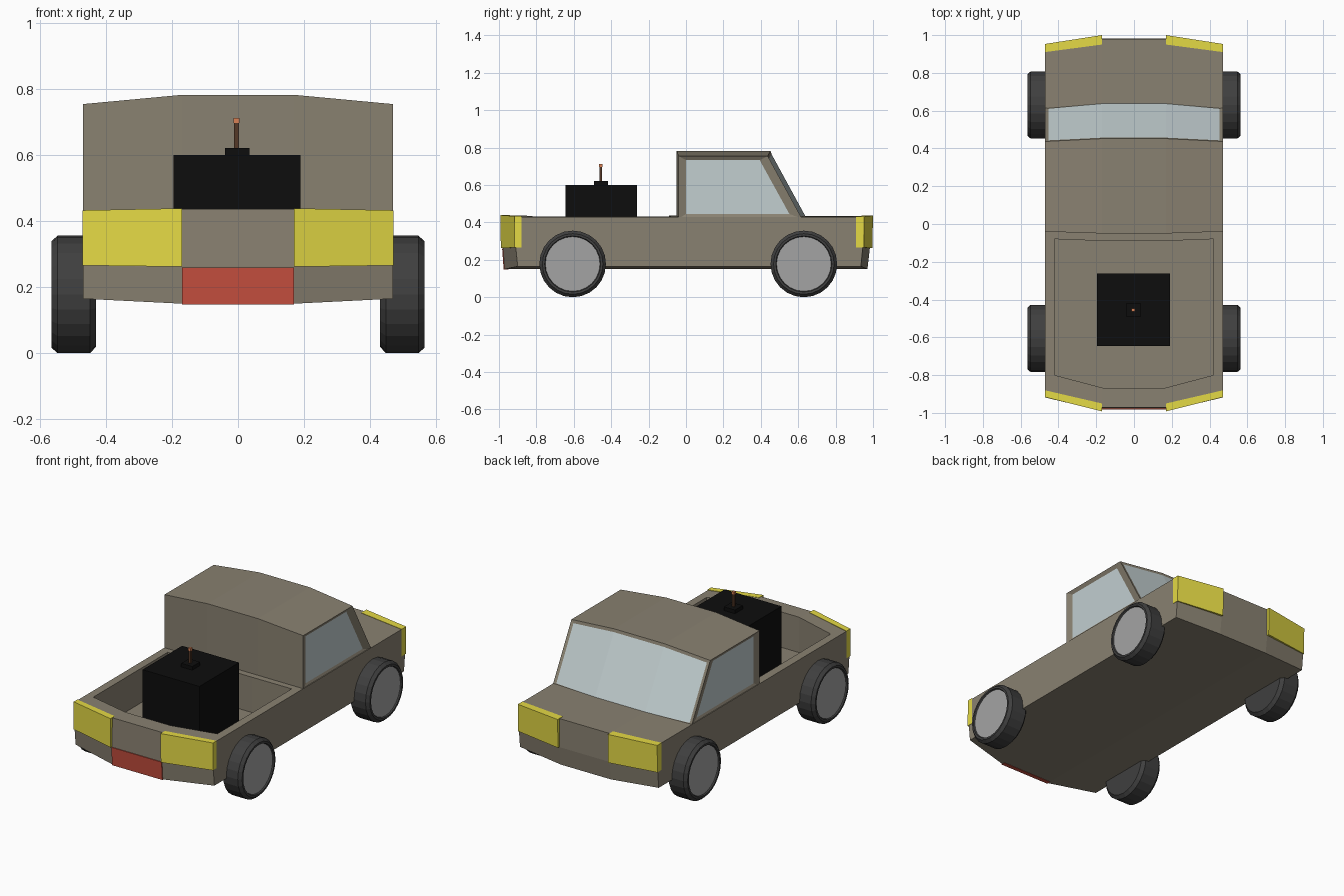
import bpy, bmesh, math
from mathutils import Matrix, Vector

if "Cube" in bpy.data.objects:
    bpy.data.objects.remove(bpy.data.objects["Cube"])


def mat(name, r, g, b):
    m = bpy.data.materials.new(name)
    m.diffuse_color = (r, g, b, 1)
    m.use_nodes = True
    m.node_tree.nodes["Principled BSDF"].inputs["Base Color"].default_value = m.diffuse_color
    return m


PAINT = mat("paint", .25, .22, .165)
GLASS = mat("glass", .54, .62, .63)
YELLOW = mat("yellow", .78, .70, .06)
RED = mat("red", .58, .08, .05)
RUBBER = mat("rubber", .05, .05, .05)
HUB = mat("hub", .37, .37, .37)
BLACK = mat("black", .004, .004, .004)
BROWN = mat("fuse_brown", .09, .04, .02)
ORANGE = mat("ember", .7, .22, .09)


def finish(name, bm, *mats):
    bmesh.ops.recalc_face_normals(bm, faces=bm.faces)
    me = bpy.data.meshes.new(name)
    bm.to_mesh(me)
    bm.free()
    ob = bpy.data.objects.new(name, me)
    bpy.context.collection.objects.link(ob)
    for m in mats:
        me.materials.append(m)
    return ob


def loft(stations):
    """Skin (x, [(y, z), ...]) side profiles into a closed solid."""
    bm = bmesh.new()
    rows = [[bm.verts.new((x, y, z)) for y, z in prof] for x, prof in stations]
    n = len(rows[0])
    for a, b in zip(rows, rows[1:]):
        for i in range(n):
            j = (i + 1) % n
            bm.faces.new((a[i], a[j], b[j], b[i]))
    bm.faces.new(rows[0])
    bm.faces.new(rows[-1][::-1])
    bmesh.ops.recalc_face_normals(bm, faces=bm.faces)
    return bm


def bowed(side, mid, wx=.47, mx=.17):
    """Symmetric loft with a side profile and a bulging middle profile."""
    return loft([(-wx, side), (-mx, mid), (mx, mid), (wx, side)])


def box(name, lo, hi, m):
    bm = bmesh.new()
    bmesh.ops.create_cube(bm, size=1)
    lo, hi = Vector(lo), Vector(hi)
    bm.transform(Matrix.Translation((lo + hi) / 2) @ Matrix.Diagonal((*(hi - lo), 1)))
    return finish(name, bm, m)


# Body shell with a bed cut into it
body = finish("body", bowed(
    [(-.90, .165), (-.91, .265), (-.905, .43), (.94, .43), (.945, .265), (.935, .165)],
    [(-.97, .15), (-.978, .262), (-.972, .437), (.98, .435), (.983, .262), (.97, .15)]), PAINT)
cutter = finish("bed_cutter", bowed(
    [(-.80, .22), (-.80, .6), (-.08, .6), (-.08, .22)],
    [(-.87, .22), (-.87, .6), (-.09, .6), (-.09, .22)], .42, .155), PAINT)
cutter.hide_render = True
cutter.hide_set(True)
cut = body.modifiers.new("bed", 'BOOLEAN')
cut.operation = 'DIFFERENCE'
cut.solver = 'EXACT'
cut.object = cutter

# Cab with inset windows
bm = bowed([(-.04, .42), (-.04, .755), (.437, .755), (.62, .42)],
           [(-.05, .42), (-.05, .783), (.452, .783), (.65, .42)])
bm.faces.ensure_lookup_table()
bm.normal_update()
shield = [f for f in bm.faces if f.normal.y > .5]
doors = [f for f in bm.faces if abs(f.normal.x) > .9]
bmesh.ops.inset_region(bm, faces=shield, thickness=.018, depth=-.004, use_even_offset=True)
bmesh.ops.inset_individual(bm, faces=doors, thickness=.022, depth=0, use_even_offset=True)
for f in doors:
    # widen the rear and front pillars, then recess the pane
    for v in f.verts:
        v.co.x -= math.copysign(.012, v.co.x)
        if v.co.y < .1:
            v.co.y = 0
        else:
            v.co.y -= .03
        if v.co.z < .5:
            v.co.z = .445
for f in shield + doors:
    f.material_index = 1
finish("cab", bm, PAINT, GLASS)

# Lamps on all four corners
for sx, side in ((-1, "left"), (1, "right")):
    finish("rear_lamp_" + side, loft([
        (sx * .17, [(-.95, .262), (-.99, .262), (-.992, .439), (-.95, .439)]),
        (sx * .472, [(-.88, .266), (-.918, .266), (-.916, .433), (-.88, .433)])]), YELLOW)
    finish("front_lamp_" + side, loft([
        (sx * .17, [(.95, .262), (.996, .262), (1.0, .437), (.95, .437)]),
        (sx * .472, [(.91, .266), (.951, .266), (.953, .432), (.91, .432)])]), YELLOW)

# Rear plate
plate = [(-.95, .148), (-.975, .148), (-.983, .26), (-.95, .26)]
finish("rear_plate", loft([(-.17, plate), (.17, plate)]), RED)

# Wheels turned from a half section (x, radius)
SECTION = [(.43, 0), (.43, .158), (.448, .178), (.547, .178),
           (.565, .162), (.565, .15), (.557, .146), (.557, 0)]
for sx, side in ((-1, "left"), (1, "right")):
    for y, end in ((-.606, "rear"), (.63, "front")):
        bm = bmesh.new()
        vs = [bm.verts.new((sx * x, 0, r)) for x, r in SECTION]
        es = [bm.edges.new(p) for p in zip(vs, vs[1:])]
        bmesh.ops.spin(bm, geom=vs + es, cent=(0, 0, 0), axis=(1, 0, 0),
                       angle=math.tau, steps=24, use_merge=True)
        bmesh.ops.remove_doubles(bm, verts=bm.verts, dist=1e-4)
        for f in bm.faces:
            if all(abs(abs(v.co.x) - .557) < 1e-3 for v in f.verts):
                f.material_index = 1
        wheel = finish(f"wheel_{end}_{side}", bm, RUBBER, HUB)
        wheel.location = (0, y, .178)

# Cargo charge in the bed, with cap and fuse
box("cargo_box", (-.195, -.645, .215), (.19, -.262, .60), BLACK)
box("cargo_cap", (-.04, -.492, .595), (.035, -.417, .622), BLACK)
box("fuse", (-.012, -.463, .62), (.003, -.448, .697), BROWN)
box("fuse_tip", (-.013, -.464, .697), (.004, -.447, .713), ORANGE)
